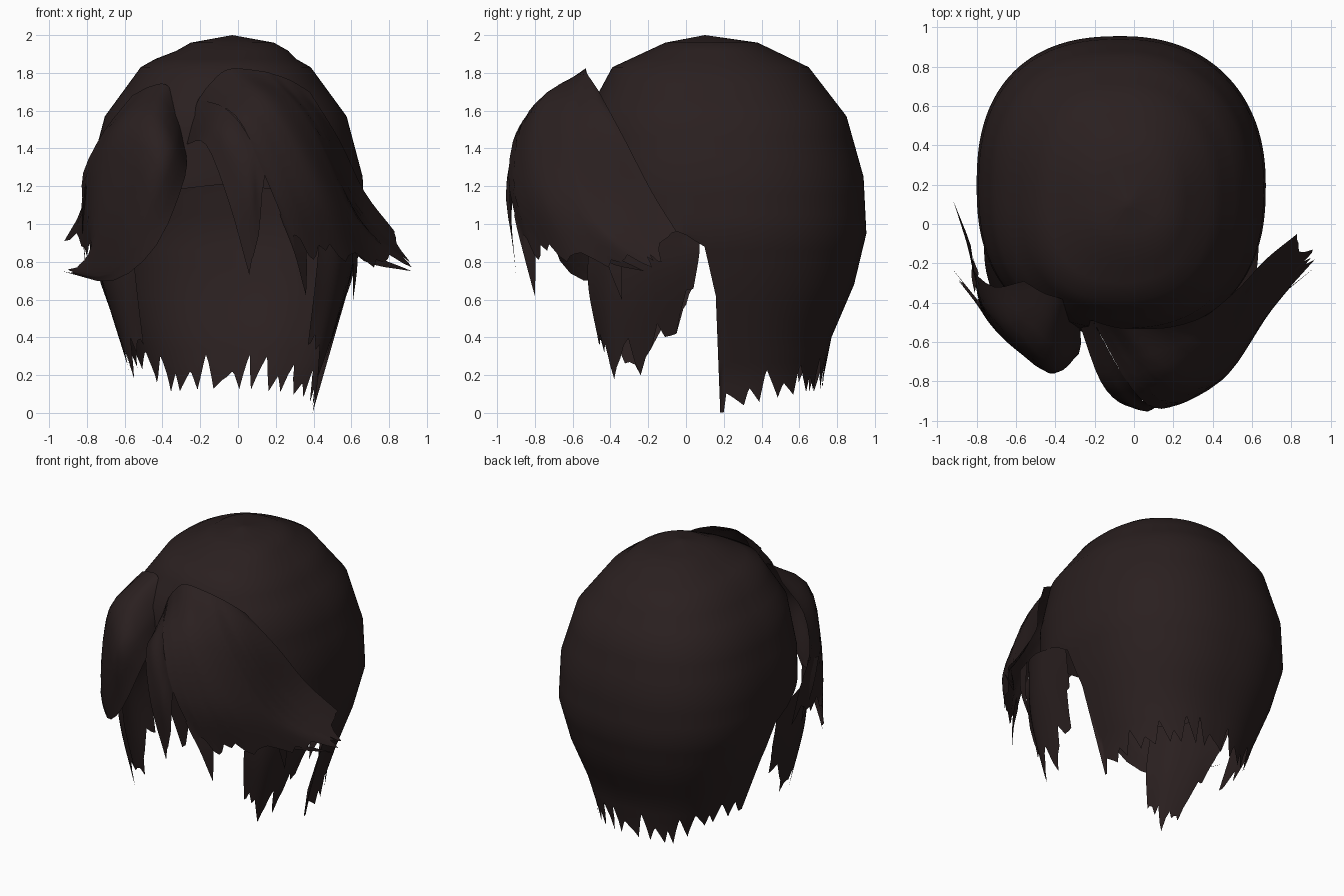
import bpy, bmesh, math, random
from mathutils import Vector

rng = random.Random(4)
hair = bpy.data.materials.new("dark_brown_hair")
hair.diffuse_color = (0.023, 0.014, 0.014, 1)


def finish(name, bm):
    bmesh.ops.remove_doubles(bm, verts=bm.verts, dist=0.0008)
    bmesh.ops.recalc_face_normals(bm, faces=bm.faces)
    me = bpy.data.meshes.new(name)
    bm.to_mesh(me)
    bm.free()
    me.materials.append(hair)
    for p in me.polygons:
        p.use_smooth = True
    ob = bpy.data.objects.new(name, me)
    bpy.context.collection.objects.link(ob)
    return ob


def skin(name, cols):
    """Surface through columns of points."""
    bm = bmesh.new()
    grid = [[bm.verts.new(p) for p in c] for c in cols]
    for a, b in zip(grid, grid[1:]):
        for i in range(len(a) - 1):
            bm.faces.new((a[i], b[i], b[i + 1], a[i + 1]))
    return finish(name, bm)


def spline(pts, t):
    """Point on a smooth curve through pts, t from 0 to 1."""
    f = min(max(t, 0), 1) * (len(pts) - 1)
    i = min(int(f), len(pts) - 2)
    u = f - i
    b, c = Vector(pts[i]), Vector(pts[i + 1])
    a = Vector(pts[i - 1]) if i > 0 else 2 * b - c
    d = Vector(pts[i + 2]) if i + 2 < len(pts) else 2 * c - b
    return 0.5 * (2 * b + (c - a) * u + (2 * a - 5 * b + 4 * c - d) * u * u
                  + (3 * b - a - 3 * c + d) * u ** 3)


def lerp_table(tab, x):
    for a, b in zip(tab, tab[1:]):
        if x <= b[0]:
            k = (x - a[0]) / (b[0] - a[0])
            return [p + (q - p) * k for p, q in zip(a, b)]
    return list(tab[-1])


def sheet(name, streams, notch, per=6, rows=12):
    """Lofted lock: streams run root to tip, hem cut into pointed strands."""
    cols, n = [], (len(streams) - 1) * per
    for j in range(n + 1):
        cut = 0 if j % per == 0 or j == n else rng.uniform(0.3, 1) * notch
        if j % per in (1, per - 1):
            cut *= 0.55
        col = []
        for r in range(rows + 1):
            t = r / rows * (1 - cut)
            col.append(spline([spline(s, t) for s in streams], j / n))
        cols.append(col)
    return skin(name, cols)


# --- skull cap: level, half width, back y, front y ---
LEVELS = [(-2.0, 0.0, 0.10, 0.10), (-1.96, 0.22, 0.38, -0.11),
          (-1.83, 0.45, 0.65, -0.39), (-1.57, 0.64, 0.85, -0.53),
          (-1.25, 0.725, 0.94, -0.56), (-0.95, 0.735, 0.955, -0.56),
          (-0.68, 0.66, 0.89, -0.49), (-0.40, 0.56, 0.77, -0.37),
          (-0.20, 0.49, 0.73, -0.33), (0.0, 0.46, 0.71, -0.31)]
# hem height by angle from the back
HEM = [(0, 0.13), (35, 0.11), (60, 0.08), (80, 0.04), (91, 0.0), (92, 0.62),
       (95, 0.88), (101, 0.94), (108, 0.98), (125, 1.04), (145, 1.15), (180, 1.21)]


def cap_point(ang, z):
    _, w, b, f = lerp_table(LEVELS, -z)

    def sq(v, e):
        return math.copysign(abs(v) ** e, v)
    e = 0.82 if math.cos(ang) < 0 or math.sin(ang) < 0 else 0.9
    return ((-0.065 if z < 1.9 else -0.03) + w * sq(math.sin(ang), e),
            (b + f) / 2 + (b - f) / 2 * sq(math.cos(ang), e), z)


heights = [2.0, 1.995, 1.985, 1.972]
for a, b in zip(LEVELS[1:], LEVELS[2:]):
    heights += [-a[0] + (a[0] - b[0]) * k / 3 for k in range(3)]
heights.append(0.0)

cols, depth, start, width = [], 0.1, -180, 9
for deg in range(-180, 181):
    low = lerp_table(HEM, abs(deg))[1]
    if -92 < deg < -35:                      # the left panel is shorter
        low = max(low, min(0.24, 0.11 + (-35 - deg) * 0.005))
    if abs(deg) <= 89:                       # pointed strands along the nape
        if deg >= start + width or start == -180:
            start, width = deg, rng.choice((7, 9, 12, 14))
            depth = rng.uniform(0.06, 0.22)
        s = (deg - start) / width
        low += depth * (s / 0.7 if s < 0.7 else (1 - s) / 0.3)
    cols.append([cap_point(math.radians(deg), max(z, low)) for z in heights])
skin("hair_cap", cols)

# --- large fringe swept to the right ---
SIDE = [
    [(-0.21, -0.49, 1.66), (-0.01, -0.84, 1.57), (0.14, -0.94, 1.26), (0.30, -0.86, 0.87)],
    [(-0.15, -0.51, 1.74), (0.08, -0.83, 1.60), (0.27, -0.90, 1.2), (0.40, -0.78, 0.81)],
    [(-0.05, -0.53, 1.82), (0.20, -0.78, 1.63), (0.44, -0.79, 1.2), (0.57, -0.63, 0.80)],
    [(0.12, -0.53, 1.81), (0.34, -0.68, 1.58), (0.57, -0.59, 1.12), (0.72, -0.41, 0.77)],
    [(0.20, -0.52, 1.79), (0.42, -0.59, 1.52), (0.64, -0.44, 1.03), (0.92, -0.18, 0.77)],
    [(0.28, -0.50, 1.76), (0.47, -0.48, 1.50), (0.64, -0.32, 1.1), (0.91, -0.13, 0.80)],
    [(0.38, -0.46, 1.70), (0.54, -0.32, 1.44), (0.67, -0.18, 1.17), (0.83, -0.05, 0.96)],
]
sheet("right_fringe_side", SIDE, 0.09)
sheet("right_fringe_front", [
    [(-0.28, -0.50, 1.42), (-0.17, -0.80, 1.42), (-0.05, -0.92, 1.12), (0.06, -0.90, 0.73)],
    [(-0.25, -0.49, 1.55), (-0.10, -0.83, 1.50), (0.05, -0.95, 1.22), (0.11, -0.92, 0.94)],
    [spline(SIDE[0], 0.67 * k / 3) for k in range(4)],
], 0.02)

# --- shorter fringe swept to the left ---
sheet("left_fringe", [
    [(-0.28, -0.46, 1.42), (-0.28, -0.66, 1.25), (-0.43, -0.70, 0.89), (-0.66, -0.54, 0.70), (-0.93, -0.22, 0.75)],
    [(-0.30, -0.42, 1.58), (-0.38, -0.75, 1.38), (-0.54, -0.68, 1.02), (-0.72, -0.50, 0.77), (-0.90, -0.28, 0.76)],
    [(-0.37, -0.38, 1.73), (-0.49, -0.66, 1.52), (-0.65, -0.59, 1.20), (-0.76, -0.47, 0.97), (-0.79, -0.38, 0.82)],
    [(-0.46, -0.35, 1.73), (-0.62, -0.52, 1.54), (-0.75, -0.44, 1.28), (-0.80, -0.34, 1.05), (-0.80, -0.27, 0.83)],
    [(-0.56, -0.29, 1.68), (-0.71, -0.32, 1.49), (-0.82, -0.23, 1.27), (-0.83, -0.11, 1.08), (-0.92, 0.12, 0.91)],
], 0.10)

# --- sideburns, mirrored about the middle of the head ---
BURN = [
    [(0.44, -0.50, 1.02), (0.41, -0.52, 0.70), (0.37, -0.46, 0.36)],
    [(0.56, -0.40, 1.04), (0.52, -0.42, 0.65), (0.42, -0.38, 0.18)],
    [(0.62, -0.25, 1.02), (0.58, -0.26, 0.68), (0.44, -0.24, 0.20)],
    [(0.635, -0.08, 0.98), (0.60, -0.07, 0.74), (0.49, -0.05, 0.42)],
    [(0.64, 0.07, 0.96), (0.63, 0.07, 0.84), (0.58, 0.04, 0.66)],
]
for side in (1, -1):
    sheet("right_sideburn" if side > 0 else "left_sideburn",
          [[(-0.065 + side * (x + 0.065), y, z) for x, y, z in s] for s in BURN], 0.22)


# --- loose pointed strands ---
def strand(name, pts, width):
    w = Vector(width)
    cols = [[], [], []]
    for r in range(9):
        t = r / 8
        p, k = spline(pts, t), 1 - t ** 1.5
        for c, s in zip(cols, (-1, 0, 1)):
            c.append(p + w * s * k)
    return skin(name, cols)


strand("right_cheek_strand", [(0.60, -0.40, 1.0), (0.62, -0.38, 0.8), (0.61, -0.34, 0.60)], (0.02, 0.06, 0))
strand("right_flick_strand", [(0.57, -0.55, 1.0), (0.68, -0.42, 0.83), (0.92, -0.22, 0.75)], (0.02, 0.01, 0.04))
strand("left_flick_strand", [(-0.80, -0.30, 1.2), (-0.82, -0.22, 1.0), (-0.81, -0.15, 0.80)], (0.01, 0.05, 0))
strand("brow_strand", [(0.27, -0.86, 1.05), (0.33, -0.83, 0.85), (0.36, -0.80, 0.62)], (0.05, 0.05, 0))
